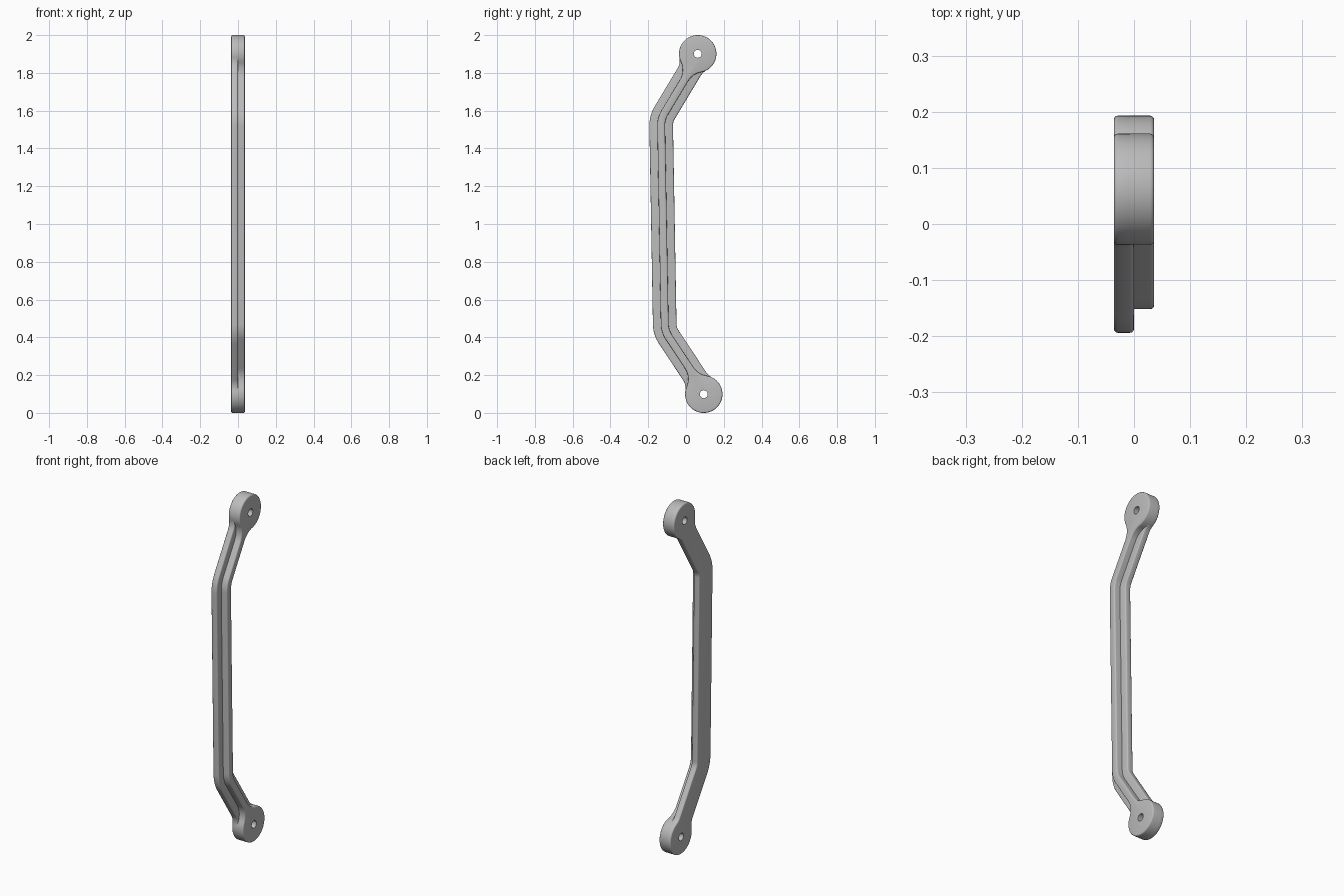
import bpy, bmesh, math
from mathutils import Vector

cube = bpy.data.objects.get("Cube")
if cube:
    bpy.data.objects.remove(cube, do_unlink=True)

V = Vector
HALF = 0.036                 # half thickness along x
RADIUS, HOLE = 0.099, 0.021  # end bosses and their holes
TOP_BOSS, LOW_BOSS = V((0.062, 1.901)), V((0.094, 0.099))
TOP_BEND, LOW_BEND = V((-0.132, 1.557)), V((-0.112, 0.433))
TOP_AIM, LOW_AIM = V((0.074, 1.90)), V((0.108, 0.10))
BEND_RADIUS = 0.13

grey = bpy.data.materials.new("grey_metal")
grey.use_nodes = True
colour = (0.5, 0.5, 0.5, 1)
grey.diffuse_color = colour
grey.node_tree.nodes["Principled BSDF"].inputs["Base Color"].default_value = colour


def perp(v):
    return V((-v.y, v.x))


def flare(boss, bend, aim, lateral_sign, width, fillet):
    """Fillet points running from the boss rim out to the straight bar edge."""
    along = (bend - aim).normalized()
    foot = bend + along * (boss - bend).dot(along)
    lateral = perp(along) * lateral_sign
    offset = (boss - foot).dot(lateral)
    d = width + fillet
    s0 = math.sqrt((RADIUS + fillet) ** 2 - (d - offset) ** 2)
    start = math.asin(s0 / (RADIUS + fillet))
    pts = []
    for i in range(11):
        t = start * (1 - i / 10)
        pts.append(foot + along * (s0 - fillet * math.sin(t))
                   + lateral * (d - fillet * math.cos(t)))
    return pts


def bend_points(before, corner, after, sign, width):
    """Rounded corner of the centre line, shifted sideways."""
    a, b = (corner - before).normalized(), (after - corner).normalized()
    turn = math.atan2(a.x * b.y - a.y * b.x, a.dot(b))
    start = corner - a * BEND_RADIUS * math.tan(abs(turn) / 2)
    side = math.copysign(1, turn)
    centre = start + perp(a) * side * BEND_RADIUS
    pts = []
    for i in range(13):
        ang = turn * i / 12
        n = perp(a)
        n = V((n.x * math.cos(ang) - n.y * math.sin(ang),
               n.x * math.sin(ang) + n.y * math.cos(ang)))
        pts.append(centre - n * side * BEND_RADIUS + n * sign * width)
    return pts


def edge_line(sign, width, fillet):
    """One long edge, from the top boss to the low boss."""
    return (flare(TOP_BOSS, TOP_BEND, TOP_AIM, sign, width, fillet)
            + bend_points(TOP_AIM, TOP_BEND, LOW_BEND, sign, width)
            + bend_points(TOP_BEND, LOW_BEND, LOW_AIM, sign, width)
            + flare(LOW_BOSS, LOW_BEND, LOW_AIM, -sign, width, fillet)[::-1])


def boss_arc(centre, p, q, steps=48):
    """Far side of a boss rim between two tangent points."""
    a0 = math.atan2(p.y - centre.y, p.x - centre.x)
    a1 = math.atan2(q.y - centre.y, q.x - centre.x)
    sweep = (a1 - a0) % math.tau
    if sweep < math.pi:
        sweep -= math.tau
    angles = [a0 + sweep * i / steps for i in range(1, steps)]
    return [centre + RADIUS * V((math.cos(a), math.sin(a))) for a in angles]


def link_layer(name, width, fillet, x0, x1, round_both):
    """Extruded outline of bar and bosses, with rounded rims and bored holes."""
    one, two = edge_line(1, width, fillet), edge_line(-1, width, fillet)[::-1]
    outline = (one + boss_arc(LOW_BOSS, one[-1], two[0])
               + two + boss_arc(TOP_BOSS, two[-1], one[0]))
    bm = bmesh.new()
    face = bm.faces.new([bm.verts.new((x0, p.x, p.y)) for p in outline])
    out = bmesh.ops.extrude_face_region(bm, geom=[face], use_keep_orig=True)
    moved = [g for g in out["geom"] if isinstance(g, bmesh.types.BMVert)]
    bmesh.ops.translate(bm, verts=moved, vec=(x1 - x0, 0, 0))
    bmesh.ops.recalc_face_normals(bm, faces=bm.faces)
    rims = [e for e in bm.edges
            if all(abs(v.co.x - x1) < 1e-5 for v in e.verts)
            or (round_both and all(abs(v.co.x - x0) < 1e-5 for v in e.verts))]
    bmesh.ops.bevel(bm, geom=rims, offset=0.007, segments=3, profile=0.5,
                    affect='EDGES', clamp_overlap=False)
    mesh = bpy.data.meshes.new(name)
    bm.to_mesh(mesh)
    bm.free()
    mesh.materials.append(grey)
    obj = bpy.data.objects.new(name, mesh)
    bpy.context.collection.objects.link(obj)
    for cutter in cutters:
        mod = obj.modifiers.new("hole", 'BOOLEAN')
        mod.operation, mod.solver, mod.object = 'DIFFERENCE', 'EXACT', cutter
    bpy.ops.object.select_all(action='DESELECT')
    obj.select_set(True)
    bpy.context.view_layer.objects.active = obj
    for mod in list(obj.modifiers):
        bpy.ops.object.modifier_apply(modifier=mod.name)
    bpy.ops.object.shade_smooth_by_angle(angle=math.radians(35))
    return obj


# Hole cutters
cutters = []
for boss in (TOP_BOSS, LOW_BOSS):
    bpy.ops.mesh.primitive_cylinder_add(vertices=32, radius=HOLE, depth=0.3,
                                        location=(0, boss.x, boss.y),
                                        rotation=(0, math.pi / 2, 0))
    cutters.append(bpy.context.object)
    cutters[-1].data.materials.append(grey)

# Wide flat plate, and the narrow rib that stands on it
link_layer("base_plate", 0.0625, 0.08, -HALF, 0, True)
link_layer("raised_rib", 0.0205, 0.10, -HALF + 0.008, HALF, False)

for cutter in cutters:
    bpy.data.objects.remove(cutter, do_unlink=True)
